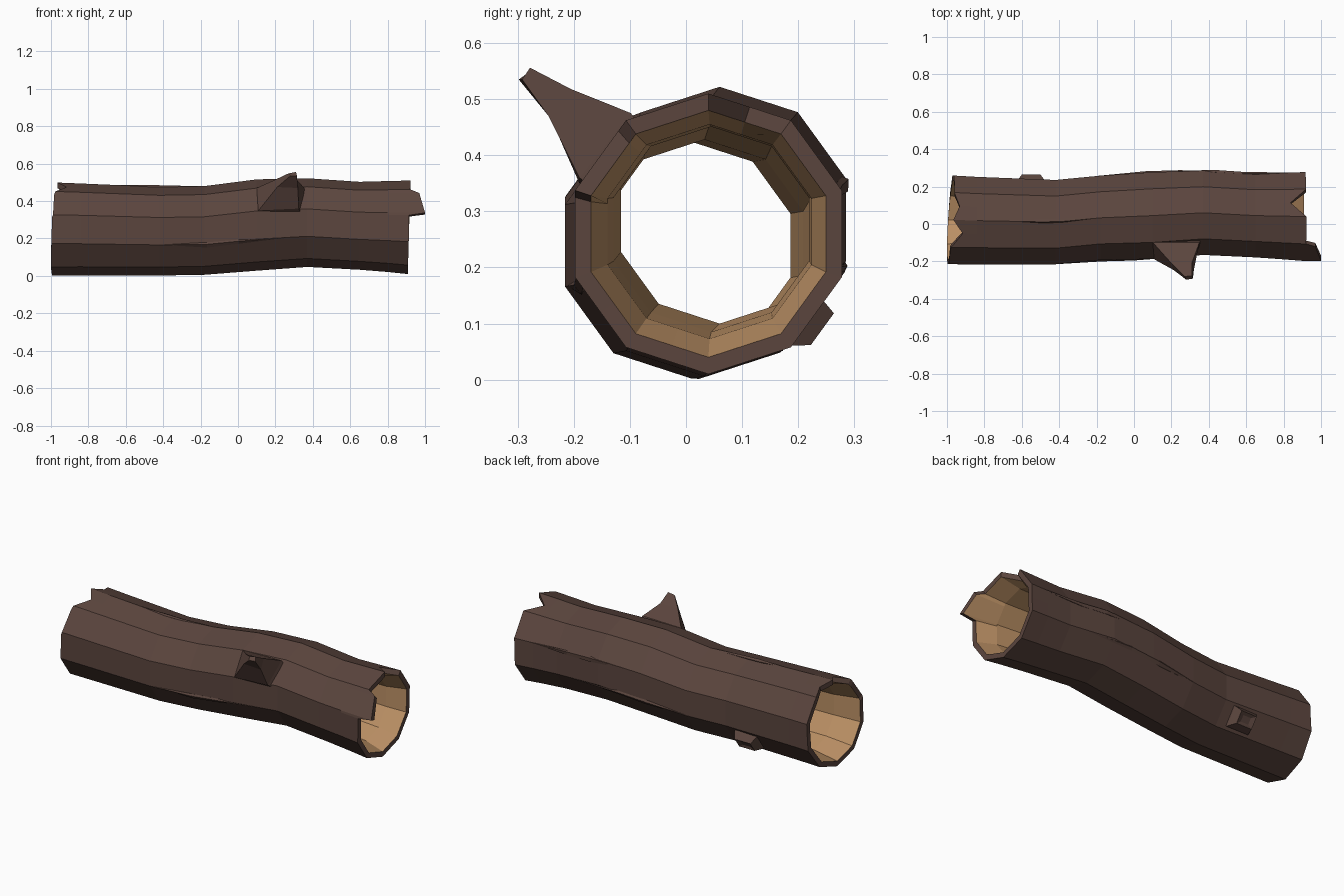
import bpy, bmesh
from math import cos, sin, radians

if "Cube" in bpy.data.objects:
    bpy.data.objects.remove(bpy.data.objects["Cube"])


def material(name, rgb):
    m = bpy.data.materials.new(name)
    m.diffuse_color = (*rgb, 1)
    m.use_nodes = True
    m.node_tree.nodes["Principled BSDF"].inputs["Base Color"].default_value = m.diffuse_color
    return m


BARK = material("bark", (0.105, 0.06, 0.048))
WOOD = material("inner_wood", (0.50, 0.28, 0.13))


def loft(name, rings, closed=False, wood_from=None):
    """Skin a list of equal-length point rings; cap the ends or join last to first."""
    bm = bmesh.new()
    loops = [[bm.verts.new(p) for p in r] for r in rings]
    n = len(loops[0])
    for i in range(len(loops) if closed else len(loops) - 1):
        a, b = loops[i], loops[(i + 1) % len(loops)]
        for k in range(n):
            f = bm.faces.new((a[k], a[(k + 1) % n], b[(k + 1) % n], b[k]))
            if wood_from and wood_from <= i < len(loops) - 1:
                f.material_index = 1
    if not closed:
        bm.faces.new(loops[0])
        bm.faces.new(loops[-1])
    bmesh.ops.recalc_face_normals(bm, faces=bm.faces)
    me = bpy.data.meshes.new(name)
    bm.to_mesh(me)
    bm.free()
    me.materials.append(BARK)
    me.materials.append(WOOD)
    ob = bpy.data.objects.new(name, me)
    bpy.context.collection.objects.link(ob)
    return ob


# Log stations: x, centre y, centre z, radius
PATH = [(-0.98, 0.022, 0.250, 0.249), (-0.84, 0.018, 0.248, 0.246),
        (-0.42, 0.010, 0.239, 0.237), (-0.18, 0.033, 0.243, 0.237),
        (0.10, 0.045, 0.272, 0.244), (0.37, 0.060, 0.285, 0.237),
        (0.65, 0.045, 0.268, 0.235), (0.80, 0.042, 0.264, 0.243),
        (0.915, 0.040, 0.260, 0.250)]
SPLIT = {8: 0.15, 10: 0.08}               # where the extra rim points sit on a side
LEFT = {4: 0.03, 6: 0.055}                # notches in the left rim
RIGHT = {4: -0.085, 8: 0.05, 9: 0.083}    # notch and splinter on the right rim


def ring(i, wall=0.0):
    x, cy, cz, r = PATH[i]
    r -= wall

    def corner(k):
        a = radians(18 * k)
        return cy + r * cos(a), cz + r * sin(a)
    pts = []
    for k in range(20):
        if k % 2:
            y, z = corner(k)
        else:
            t = SPLIT.get(k, 0.5)
            p, q = corner(k - 1), corner(k + 1)
            y, z = p[0] + (q[0] - p[0]) * t, p[1] + (q[1] - p[1]) * t
        px = x
        if i == 0:
            px += 0.02 * cos(radians(18 * k - 45)) + LEFT.get(k, 0)
        elif i == len(PATH) - 1:
            px += 0.007 * sin(radians(18 * k)) + RIGHT.get(k, 0)
        pts.append((px, y, z))
    return pts


# Hollow trunk: outer bark, rim, inner wood
N = len(PATH)
outer = [ring(i) for i in range(N)]
inner = [ring(i, 0.03 if i in (0, N - 1) else 0.052) for i in reversed(range(N))]
loft("hollow_log", outer + inner, closed=True, wood_from=N)

# Broken branch
loft("branch", [
    [(0.10, -0.085, 0.450), (0.36, -0.085, 0.455), (0.33, -0.170, 0.345), (0.10, -0.175, 0.335)],
    [(0.10, -0.098, 0.470), (0.35, -0.098, 0.475), (0.325, -0.190, 0.360), (0.11, -0.190, 0.350)],
    [(0.20, -0.210, 0.515), (0.31, -0.205, 0.518), (0.32, -0.245, 0.470), (0.21, -0.245, 0.475)],
    [(0.27, -0.280, 0.548), (0.31, -0.278, 0.556), (0.315, -0.292, 0.535), (0.28, -0.298, 0.535)]])


# Knot stub low on the back
def stub_ring(hx, y, z, h):
    return [(-0.55 + sx * hx, y + sy * h * 0.59, z + sy * h * 0.81)
            for sx, sy in ((-1, -1), (1, -1), (1, 1), (-1, 1))]


loft("knot_stub", [stub_ring(0.075, 0.185, 0.115, 0.06), stub_ring(0.07, 0.205, 0.105, 0.055),
                   stub_ring(0.05, 0.243, 0.09, 0.035), stub_ring(0.025, 0.236, 0.094, 0.018)])


# Slivers of lifted bark along the trunk edges
def on_trunk(x, deg, lift):
    for a, b in zip(PATH, PATH[1:]):
        if a[0] <= x <= b[0]:
            t = (x - a[0]) / (b[0] - a[0])
            cy, cz, r = (a[j] + (b[j] - a[j]) * t for j in (1, 2, 3))
            return x, cy + (r + lift) * cos(radians(deg)), cz + (r + lift) * sin(radians(deg))


def sliver(name, x0, x1, deg, width):
    rings = []
    for t, w in ((0, 0.05), (0.35, 1), (0.6, 0.8), (1, 0.05)):
        x = x0 + (x1 - x0) * t
        rings.append([on_trunk(x, deg - width * w, 0.004 * w - 0.003), on_trunk(x, deg, 0.008 * w),
                      on_trunk(x, deg + width * w * 0.4, -0.002), on_trunk(x, deg, -0.02)])
    loft(name, rings)


for name, x0, x1, deg, width in (("bark_flake_front", -0.4, 0.27, 198, -5),
                                 ("bark_flake_top", -0.63, -0.2, 90, 4),
                                 ("bark_flake_back", 0.2, 0.83, 18, 5),
                                 ("bark_flake_low", -0.2, 0.55, -18, 5)):
    sliver(name, x0, x1, deg, width)
